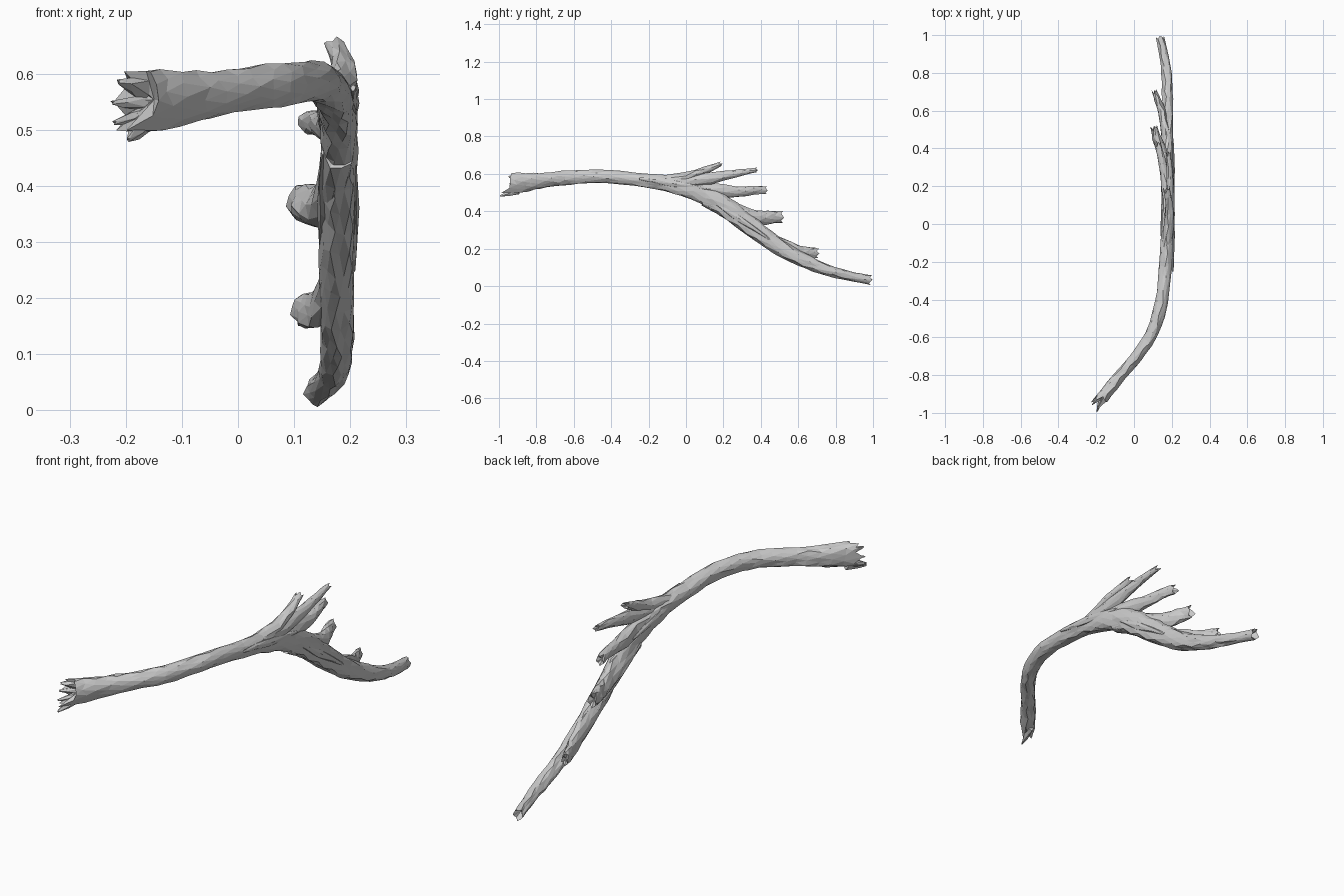
import bpy, bmesh, math, random
from mathutils import Vector

random.seed(7)
bark = bpy.data.materials.new("grey bark")
bark.diffuse_color = (0.6, 0.6, 0.6, 1)


def spline(pts, t):
    """Catmull-Rom sample of tuples at parameter t (in stations)."""
    i = min(int(t), len(pts) - 2)
    f = t - i
    a, b, c, d = (pts[max(0, min(len(pts) - 1, k))] for k in (i - 1, i, i + 1, i + 2))
    return [0.5 * (2 * q + (r - p) * f + (2 * p - 5 * q + 4 * r - s) * f * f
                   + (3 * q - p - 3 * r + s) * f ** 3) for p, q, r, s in zip(a, b, c, d)]


def limb(name, pts, sides, per, rough, tail, head=None, twist=0.0, recess=0.02):
    """Fluted tube; stations are (x, y, z, half width, half height).
    tail and head push the end-ring corners along the limb to make a broken end."""
    bm = bmesh.new()
    n = (len(pts) - 1) * per
    flute = [random.uniform(-1, 1) * rough for _ in range(sides)]
    rings, mids, dirs = [], [], []
    for k in range(n + 1):
        t = k / per
        s = spline(pts, t)
        lo, hi = spline(pts, max(0, t - 0.1)), spline(pts, min(len(pts) - 1, t + 0.1))
        d = (Vector(hi[:3]) - Vector(lo[:3])).normalized()
        side = d.cross(Vector((0, 0, 1))).normalized()
        up = side.cross(d)
        mid = Vector(s[:3])
        ring = []
        for j in range(sides):
            a = math.tau * (j + 0.5 * (k % 2)) / sides + twist * k / n
            r = 1 + flute[j] + random.uniform(-rough, rough) * 0.6
            p = mid + side * (math.cos(a) * s[3] * r) + up * (math.sin(a) * s[4] * r)
            if 0 < k < n:
                p += d * random.uniform(-0.012, 0.012)
            elif k == n:
                p += d * tail[j % len(tail)]
            elif head:
                p -= d * head[j % len(head)]
            ring.append(bm.verts.new(p))
        rings.append(ring)
        mids.append(mid)
        dirs.append(d)
    for k in range(n):
        for j in range(sides):
            a, b = rings[k][j], rings[k][(j + 1) % sides]
            c, e = rings[k + 1][(j + 1) % sides], rings[k + 1][j]
            if k % 2 == 0:
                bm.faces.new((a, b, e)), bm.faces.new((b, c, e))
            else:
                bm.faces.new((a, b, c)), bm.faces.new((a, c, e))
    # sunken broken wood at both ends
    for ring, m, d, sg in ((rings[0], mids[0], dirs[0], 1), (rings[-1], mids[-1], dirs[-1], -1)):
        core = bm.verts.new(m + d * sg * recess)
        for j in range(sides):
            bm.faces.new((ring[j], ring[(j + 1) % sides], core))
    bmesh.ops.recalc_face_normals(bm, faces=bm.faces)
    me = bpy.data.meshes.new(name)
    bm.to_mesh(me)
    bm.free()
    me.materials.append(bark)
    ob = bpy.data.objects.new(name, me)
    bpy.context.collection.objects.link(ob)
    return ob


# main bough: thick splintered end, bend, then a long drooping sweep
limb("main_bough", [
    (-0.168, -0.92, 0.552, 0.036, 0.060),
    (-0.08, -0.81, 0.560, 0.034, 0.046),
    (0.015, -0.70, 0.572, 0.034, 0.040),
    (0.095, -0.58, 0.582, 0.036, 0.038),
    (0.145, -0.42, 0.585, 0.036, 0.038),
    (0.168, -0.22, 0.563, 0.036, 0.039),
    (0.178, -0.05, 0.538, 0.036, 0.050),
    (0.182, 0.10, 0.487, 0.035, 0.055),
    (0.180, 0.25, 0.392, 0.034, 0.056),
    (0.178, 0.40, 0.277, 0.033, 0.050),
    (0.178, 0.55, 0.178, 0.032, 0.042),
    (0.178, 0.70, 0.106, 0.030, 0.034),
    (0.168, 0.84, 0.062, 0.027, 0.027),
    (0.140, 0.985, 0.033, 0.022, 0.026)],
    sides=12, per=3, rough=0.11, twist=0.9, recess=0.03,
    tail=(0.0, 0.008, -0.006),
    head=(0.0, 0.0, 0.0, -0.01, 0.03, 0.0, 0.045, 0.01, 0.06, 0.02, 0.075, 0.01))

# splinters standing out of the broken end
for i, (x, y, z, w) in enumerate([(-0.195, -0.99, 0.482, 0.014), (-0.219, -0.955, 0.512, 0.012),
                                  (-0.212, -0.945, 0.585, 0.015), (-0.222, -0.94, 0.548, 0.010)]):
    base = Vector((-0.165, -0.895, 0.552 + (z - 0.552) * 0.62))
    tip = Vector((x, y, z))
    m = base.lerp(tip, 0.6)
    limb("splinter_%d" % (i + 1), [(*base, w, w * 1.5), (*m, w * 0.8, w), (*tip, 0.003, 0.004)],
         sides=5, per=1, rough=0.15, tail=(0.0, 0.006), recess=0.0)

# side branches fanning up from the sweep, each snapped off short
branches = {
    "top_branch": [(0.172, -0.12, 0.560, 0.026, 0.030), (0.185, 0.00, 0.583, 0.026, 0.026),
                   (0.186, 0.10, 0.617, 0.020, 0.021), (0.173, 0.178, 0.650, 0.017, 0.012)],
    "upper_branch": [(0.178, -0.10, 0.550, 0.026, 0.034), (0.190, 0.06, 0.565, 0.024, 0.034),
                     (0.192, 0.20, 0.590, 0.019, 0.024), (0.188, 0.30, 0.608, 0.015, 0.017),
                     (0.182, 0.37, 0.620, 0.011, 0.011)],
    "middle_branch": [(0.178, -0.04, 0.530, 0.028, 0.040), (0.176, 0.12, 0.512, 0.028, 0.044),
                      (0.160, 0.27, 0.505, 0.024, 0.031), (0.142, 0.36, 0.512, 0.020, 0.025),
                      (0.126, 0.42, 0.513, 0.018, 0.022)],
    "lower_branch": [(0.178, 0.10, 0.468, 0.028, 0.044), (0.170, 0.25, 0.400, 0.028, 0.046),
                     (0.148, 0.38, 0.365, 0.026, 0.037), (0.122, 0.45, 0.368, 0.024, 0.034),
                     (0.106, 0.505, 0.370, 0.017, 0.029)],
    "end_branch": [(0.176, 0.36, 0.298, 0.026, 0.036), (0.168, 0.48, 0.232, 0.026, 0.036),
                   (0.148, 0.59, 0.185, 0.024, 0.034), (0.124, 0.66, 0.178, 0.020, 0.028),
                   (0.110, 0.695, 0.176, 0.014, 0.024)],
}
for name, pts in branches.items():
    limb(name, pts, sides=9, per=2, rough=0.13, twist=0.6, recess=0.015,
         tail=(0.0, 0.014, -0.012, 0.006, 0.018, -0.008, 0.012))

# raised bark strips along the crown where the branches part
for i, (x, y0, z0, y1, z1) in enumerate([(0.205, -0.25, 0.575, 0.12, 0.52), (0.150, -0.20, 0.575, 0.16, 0.50),
                                         (0.205, 0.12, 0.47, 0.45, 0.25), (0.152, 0.10, 0.46, 0.45, 0.26)]):
    limb("bark_strip_%d" % (i + 1),
         [(x, y0, z0, 0.004, 0.006), (x, (y0 + y1) / 2, (z0 + z1) / 2, 0.011, 0.018),
          (x, y1, z1, 0.004, 0.006)],
         sides=6, per=2, rough=0.15, tail=(0.0,), recess=0.0)
